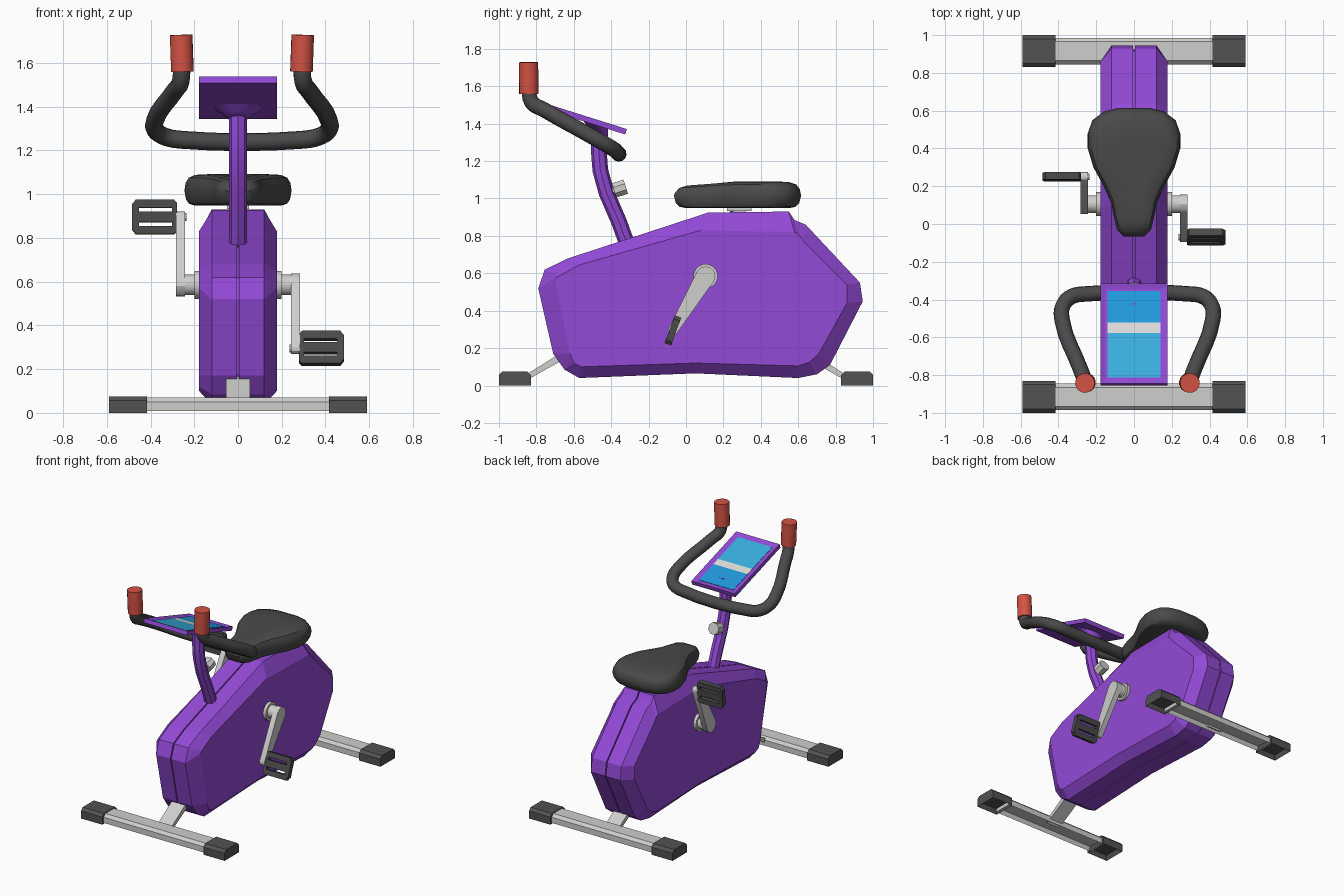
import bpy, bmesh, math
from mathutils import Vector, Matrix

if "Cube" in bpy.data.objects:
    bpy.data.objects.remove(bpy.data.objects["Cube"])


def material(name, rgb):
    m = bpy.data.materials.new(name)
    m.diffuse_color = (*rgb, 1)
    m.use_nodes = True
    m.node_tree.nodes["Principled BSDF"].inputs["Base Color"].default_value = m.diffuse_color
    return m


PURPLE = material("purple", (0.29, 0.067, 0.67))
STEEL = material("light grey", (0.62, 0.62, 0.61))
DARK = material("dark grey", (0.068, 0.068, 0.068))
CAP = material("cap grey", (0.085, 0.085, 0.085))
RED = material("red", (0.66, 0.085, 0.058))
BLUE = material("blue", (0.015, 0.32, 0.72))
SKY = material("sky blue", (0.04, 0.43, 0.75))
WHITE = material("off white", (0.72, 0.72, 0.70))


def loft(bm, rings):
    """Skin a list of equal-length point rings and cap both ends."""
    vs = [[bm.verts.new(p) for p in r] for r in rings]
    n = len(vs[0])
    for a, b in zip(vs, vs[1:]):
        for i in range(n):
            bm.faces.new((a[i], a[(i + 1) % n], b[(i + 1) % n], b[i]))
    bm.faces.new(vs[0][::-1])
    bm.faces.new(vs[-1])


def ring(c, axis, r, n=16, squash=1.0):
    q = Vector(axis).to_track_quat('Z', 'Y')
    return [Vector(c) + q @ Vector((r * math.cos(2 * math.pi * (i + .5) / n),
                                    squash * r * math.sin(2 * math.pi * (i + .5) / n), 0))
            for i in range(n)]


def rod(bm, a, b, ra, rb=None, n=16):
    ax = Vector(b) - Vector(a)
    loft(bm, [ring(a, ax, ra, n), ring(b, ax, rb or ra, n)])


def box(bm, lo, hi, m=Matrix()):
    pts = [(lo[0], lo[1]), (hi[0], lo[1]), (hi[0], hi[1]), (lo[0], hi[1])]
    loft(bm, [[m @ Vector((x, y, z)) for x, y in pts] for z in (lo[2], hi[2])])


def shade(o, angle):
    bpy.ops.object.select_all(action='DESELECT')
    o.select_set(True)
    bpy.context.view_layer.objects.active = o
    bpy.ops.object.shade_smooth_by_angle(angle=math.radians(angle))


def finish(bm, name, mat, smooth=0):
    bmesh.ops.recalc_face_normals(bm, faces=bm.faces)
    me = bpy.data.meshes.new(name)
    bm.to_mesh(me)
    bm.free()
    me.materials.append(mat)
    o = bpy.data.objects.new(name, me)
    bpy.context.collection.objects.link(o)
    if smooth:
        shade(o, smooth)
    return o


def tube(name, pts, r, mat, res, smooth, bezier=False):
    cu = bpy.data.curves.new(name, 'CURVE')
    cu.dimensions, cu.bevel_depth, cu.bevel_resolution = '3D', r, res
    cu.use_fill_caps, cu.resolution_u = True, 4
    sp = cu.splines.new('BEZIER' if bezier else 'POLY')
    P = sp.bezier_points if bezier else sp.points
    P.add(len(pts) - 1)
    for p, co in zip(P, pts):
        if bezier:
            p.co = co
            p.handle_left_type = p.handle_right_type = 'AUTO'
        else:
            p.co = (*co, 1)
    cu.materials.append(mat)
    o = bpy.data.objects.new(name, cu)
    bpy.context.collection.objects.link(o)
    bpy.ops.object.select_all(action='DESELECT')
    o.select_set(True)
    bpy.context.view_layer.objects.active = o
    bpy.ops.object.convert(target='MESH')
    shade(bpy.context.object, smooth)


# Housing: two chamfered shells with a narrow seam over a smaller core
outer = [(-.79, .52), (-.755, .62), (-.63, .68), (.12, .925), (.55, .93), (.58, .885),
         (.64, .86), (.93, .55), (.945, .45), (.77, .11), (.70, .06), (.60, .04),
         (.05, .065), (-.57, .04), (-.65, .085), (-.71, .17)]
inner = [(-.70, .57), (-.68, .585), (-.57, .645), (.08, .83), (.58, .82), (.60, .81),
         (.63, .77), (.86, .54), (.86, .44), (.71, .17), (.66, .125), (.60, .105),
         (.05, .12), (-.56, .10), (-.60, .12), (-.62, .17)]
for side, s in (("left", -1), ("right", 1)):
    bm = bmesh.new()
    loft(bm, [[(s * x, y, z) for y, z in prof]
              for x, prof in ((.004, outer), (.12, outer), (.178, inner))])
    finish(bm, side + "_housing", PURPLE)
bm = bmesh.new()
loft(bm, [[(x, .08 + (y - .08) * .98, .48 + (z - .48) * .97) for y, z in outer] for x in (-.01, .01)])
finish(bm, "housing_core", PURPLE)

# Feet: channel bars, end caps with hollow undersides, sloping struts


def foot_block(name, lo, hi, mat, depth):
    bm = bmesh.new()
    box(bm, lo, hi)
    bmesh.ops.recalc_face_normals(bm, faces=bm.faces)
    under = [f for f in bm.faces if f.normal.z < -.9]
    bmesh.ops.inset_region(bm, faces=under, thickness=.018)
    bmesh.ops.translate(bm, verts=under[0].verts, vec=(0, 0, depth))
    top = [e for e in bm.edges if all(abs(v.co.z - hi[2]) < 1e-5 for v in e.verts)
           and abs(e.verts[0].co.y - e.verts[1].co.y) < 1e-5]
    bmesh.ops.bevel(bm, geom=top, offset=.02, segments=1, affect='EDGES')
    finish(bm, name, mat)


for end, s in (("front", -1), ("rear", 1)):
    y0, y1 = sorted((s * .845, s * .985))
    foot_block(end + "_foot", (-.43, y0, .008), (.43, y1, .07), STEEL, .03)
    y0, y1 = sorted((s * .83, s))
    foot_block(end + "_left_cap", (-.59, y0, 0), (-.415, y1, .076), CAP, .035)
    foot_block(end + "_right_cap", (.415, y0, 0), (.59, y1, .076), CAP, .035)
    bm = bmesh.new()
    loft(bm, [[(x, s * y, z) for y, z in ((.88, .012), (.60, .17), (.60, .22), (.70, .155), (.86, .055))]
              for x in (-.055, .055)])
    finish(bm, end + "_strut", STEEL)

# Seat: stacked rings of a mirrored pear outline, nose top slightly lower
half = [(.055, -.065), (.09, -.03), (.105, .03), (.12, .11), (.16, .20), (.215, .30),
        (.245, .40), (.245, .48), (.22, .55), (.16, .595), (.08, .615)]
outline = half + [(-x, y) for x, y in reversed(half)]
bm = bmesh.new()
rings = []
for s, z in ((.80, .948), (.91, .955), (.97, .975), (1, 1.015), (.98, 1.05), (.92, 1.075), (.80, 1.088), (.5, 1.092)):
    rings.append([(x * s, .29 + (y - .29) * s,
                   z - (max(0, .25 - y) * .06 if z > 1.03 else 0)) for x, y in outline])
loft(bm, rings)
finish(bm, "seat", DARK, 35)
bm = bmesh.new()
box(bm, (-.035, .25, .88), (.035, .32, .96))
box(bm, (-.05, .22, .932), (.05, .35, .955))
finish(bm, "seat_post", STEEL)

# Steering post with adjustment knob
tube("post", [(0, -.305, .73), (0, -.36, .88), (0, -.425, 1.03), (0, -.458, 1.15),
              (0, -.466, 1.25), (0, -.46, 1.40)], .042, PURPLE, 2, 25)
bm = bmesh.new()
rod(bm, (0, -.42, 1.03), (0, -.36, 1.05), .022, n=8)
rod(bm, (0, -.385, 1.043), (0, -.322, 1.063), .043, n=8)
finish(bm, "knob", STEEL)

# Console: tilted plate with a recessed screen in three bands
tilt = Matrix.Translation((0, -.585, 1.44)) @ Matrix.Rotation(math.radians(-17.5), 4, 'X')
bm = bmesh.new()
box(bm, (-.178, -.277, -.015), (.178, .277, .015))
bmesh.ops.recalc_face_normals(bm, faces=bm.faces)
face = [f for f in bm.faces if f.normal.z > .9]
bmesh.ops.inset_region(bm, faces=face, thickness=.036)
bmesh.ops.translate(bm, verts=face[0].verts, vec=(0, 0, -.01))
bm.transform(tilt)
finish(bm, "console", PURPLE)
for name, a, b, mat in (("screen_top", -.24, .006, SKY), ("screen_band", .006, .063, WHITE),
                        ("screen_bottom", .063, .24, BLUE)):
    bm = bmesh.new()
    box(bm, (-.141, a, .003), (.141, b, .008), tilt)
    finish(bm, name, mat)
bm = bmesh.new()
nrm = tilt.to_3x3() @ Vector((0, 0, 1))
loft(bm, [ring((0, -.46, 1.345), nrm, .045, 16), ring((0, -.47, 1.365), nrm, .07, 16, .8),
          ring((0, -.485, 1.397), nrm, .12, 16, .6)])
finish(bm, "console_mount", PURPLE, 40)

# Handlebar and grips
cx = .018
right = [(.27, -.37, 1.248), (.35, -.385, 1.262), (.395, -.435, 1.292), (.398, -.51, 1.335),
         (.305, -.76, 1.475), (.280, -.825, 1.515), (.276, -.842, 1.60)]
path = [(cx - x, y, z) for x, y, z in reversed(right)] + [(cx + x, y, z) for x, y, z in right]
tube("handlebar", path, .041, DARK, 4, 50, True)
for side, s in (("left", -1), ("right", 1)):
    bm = bmesh.new()
    rod(bm, (cx + s * .272, -.84, 1.56), (cx + s * .278, -.842, 1.728), .052)
    finish(bm, side + "_grip", RED, 40)

# Cranks and slotted pedals, one down at the right and one up at the left
hub = Vector((0, .105, .585))
for side, s, end, lean in (("left", -1, (.25, .895), 4), ("right", 1, (-.07, .295), 20)):
    bm = bmesh.new()
    rod(bm, (s * .16, *hub.yz), (s * .2, *hub.yz), .065)
    rod(bm, (s * .19, *hub.yz), (s * .26, *hub.yz), .048)
    d = math.atan2(end[1] - hub.z, end[0] - hub.y)
    prof = [(c[0] + r * math.cos(d + a), c[1] + r * math.sin(d + a))
            for c, r, off in (((hub.y, hub.z), .052, math.pi / 2), (end, .026, -math.pi / 2))
            for a in [off + i * math.pi / 6 for i in range(7)]]
    loft(bm, [[(s * x, y, z) for y, z in prof] for x in (.243, .284)])
    rod(bm, (s * .235, *end), (s * .30, *end), .018, n=10)
    finish(bm, side + "_crank", STEEL, 30)
    m = Matrix.Translation((s * .28, *end)) @ Matrix.Rotation(math.radians(-lean), 4, 'X')
    bm = bmesh.new()
    for lo, hi in (((0, -.024), (.205, .024)), ((0, -.06), (.022, .06)), ((.172, -.06), (.205, .06))):
        xs = sorted((s * lo[0], s * hi[0]))
        box(bm, (xs[0], -.018, lo[1]), (xs[1], .018, hi[1]), m)
    for k in (-1, 1):
        bar = [(0, .042), (.205, .042), (.205, .055), (.188, .079), (.012, .079), (0, .066)]
        loft(bm, [[m @ Vector((s * x, y, k * z)) for x, z in bar] for y in (-.019, .019)])
    finish(bm, side + "_pedal", DARK)
